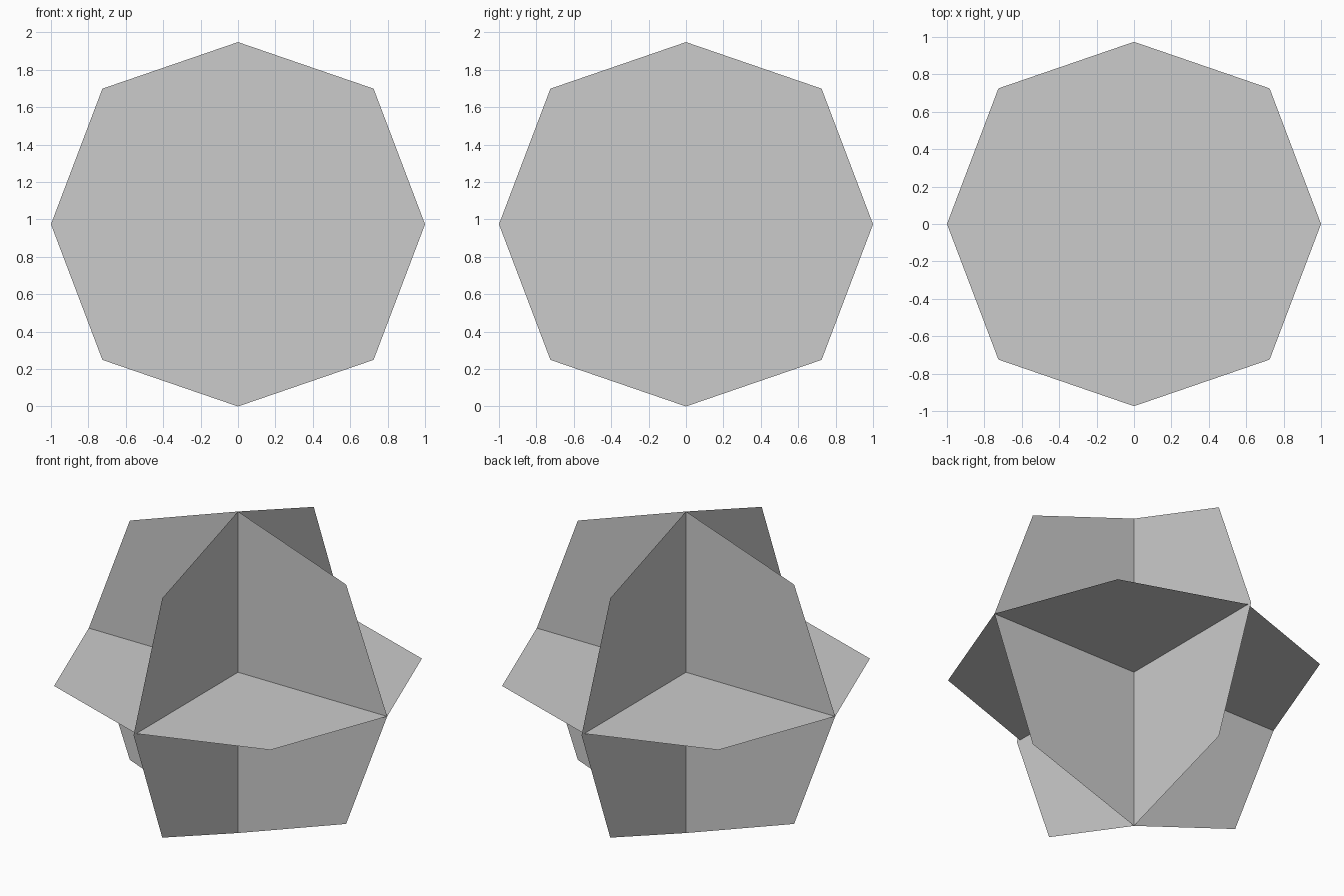
import bpy
from mathutils import Vector

if "Cube" in bpy.data.objects:
    bpy.data.objects.remove(bpy.data.objects["Cube"])

# Half sizes of the eight-sided sheet: long axis, short axis, diagonal corner
LONG, SHORT, DIAG = 1.0, 0.974, 0.725
OUTLINE = [(LONG, 0), (DIAG, DIAG), (0, SHORT), (-DIAG, DIAG),
           (-LONG, 0), (-DIAG, -DIAG), (0, -SHORT), (DIAG, -DIAG)]
X, Y, Z = Vector((1, 0, 0)), Vector((0, 1, 0)), Vector((0, 0, 1))


def sheet(name, u, v):
    """Flat octagon spanned by the long direction u and short direction v."""
    mesh = bpy.data.meshes.new(name)
    mesh.from_pydata([u * a + v * b for a, b in OUTLINE], [], [range(8)])
    obj = bpy.data.objects.new(name, mesh)
    obj.location.z = SHORT
    bpy.context.collection.objects.link(obj)
    return obj


# Three crossing sheets sharing one centre
sheet("front_sheet", X, Z)
sheet("side_sheet", Y, Z)
sheet("level_sheet", X, Y)
